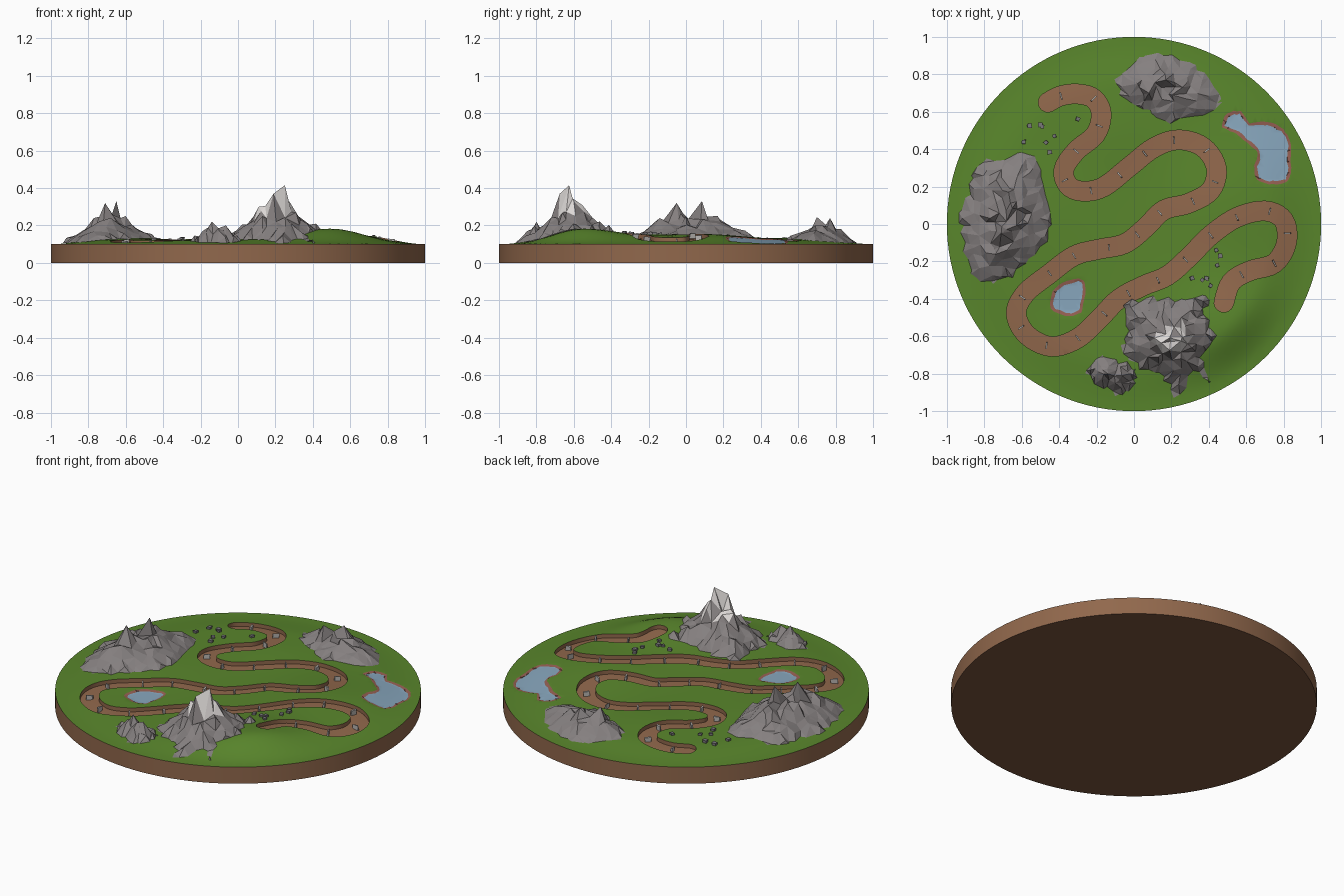
import bpy, bmesh, math, random
from mathutils import Vector
from mathutils.geometry import delaunay_2d_cdt

if "Cube" in bpy.data.objects:
    bpy.data.objects.remove(bpy.data.objects["Cube"])

random.seed(7)
U = random.uniform


def mat(name, r, g, b):
    m = bpy.data.materials.new(name)
    m.diffuse_color = (r, g, b, 1)
    m.use_nodes = True
    m.node_tree.nodes["Principled BSDF"].inputs["Base Color"].default_value = m.diffuse_color
    return m


GRASS = mat("grass", 0.100, 0.238, 0.025)
DIRT = mat("dirt", 0.283, 0.138, 0.072)
UNDER = mat("underside", 0.195, 0.092, 0.049)
WATER = mat("water", 0.245, 0.385, 0.51)
SHORE = mat("shore", 0.30, 0.115, 0.085)
ROCK = mat("mountain rock", 0.235, 0.215, 0.215)
SNOW = mat("snow", 0.75, 0.716, 0.70)
PEBBLE = mat("pebble", 0.19, 0.185, 0.195)
STONE = mat("marker stone", 0.48, 0.46, 0.44)


def finish(bm, name, mats, smooth=False):
    me = bpy.data.meshes.new(name)
    bm.to_mesh(me)
    bm.free()
    for m in mats:
        me.materials.append(m)
    ob = bpy.data.objects.new(name, me)
    bpy.context.collection.objects.link(ob)
    if smooth:
        bpy.ops.object.select_all(action='DESELECT')
        ob.select_set(True)
        bpy.context.view_layer.objects.active = ob
        bpy.ops.object.shade_smooth_by_angle(angle=math.radians(30))
    return ob


def smooth_line(pts, n, closed=False):
    """Catmull-Rom curve through the points."""
    p = [Vector(q) for q in pts]
    k, out = len(p), []
    get = (lambda i: p[i % k]) if closed else (lambda i: p[max(0, min(k - 1, i))])
    for i in range(k if closed else k - 1):
        a, b, c, d = (get(i + j) for j in (-1, 0, 1, 2))
        for s in range(n):
            t = s / n
            out.append(0.5 * (2 * b + (c - a) * t + (2 * a - 5 * b + 4 * c - d) * t * t
                              + (3 * b - a - 3 * c + d) * t ** 3))
    return out if closed else out + [p[-1]]


def inside(poly, x, y):
    res, a = False, poly[-1]
    for b in poly:
        if (a.y > y) != (b.y > y) and x < (b.x - a.x) * (y - a.y) / (b.y - a.y) + a.x:
            res = not res
        a = b
    return res


def height(x, y):
    """Rolling ground, falling to the disc edge."""
    e = max(0.0, min(1.0, (1 - math.hypot(x, y)) / 0.27))
    e = e * e * (3 - 2 * e)
    h = 0.02
    for cx, cy, s, a in ((0.5, -0.56, 0.21, 0.062), (0.5, 0.08, 0.24, 0.034),
                         (-0.1, 0.5, 0.16, 0.012), (-0.6, 0.0, 0.2, 0.012)):
        h += a * math.exp(-((x - cx) ** 2 + (y - cy) ** 2) / (2 * s * s))
    return 0.1 + e * h


def triangulate(loops, pts):
    """Delaunay mesh that keeps the closed loops as edges."""
    co, ed = [], []
    for l in loops:
        o = len(co)
        co += l
        ed += [(o + i, o + (i + 1) % len(l)) for i in range(len(l))]
    v, _, f = delaunay_2d_cdt(co + pts, ed, [], 0, 1e-5)[:3]
    bm = bmesh.new()
    vs = [bm.verts.new((q.x, q.y, 0)) for q in v]
    for t in f:
        bm.faces.new([vs[i] for i in t])
    bm.normal_update()
    for fc in bm.faces:
        if fc.normal.z < 0:
            fc.normal_flip()
    return bm


def ribbon(line, w):
    """Outline of a round-ended strip."""
    left, right, n = [], [], len(line)
    for i, p in enumerate(line):
        d = (line[min(n - 1, i + 1)] - line[max(0, i - 1)]).normalized()
        s = Vector((-d.y, d.x)) * w
        left.append(p + s)
        right.append(p - s)

    def cap(c, frm):
        a = math.atan2(frm.y - c.y, frm.x - c.x)
        return [c + Vector((math.cos(a - math.pi * k / 8), math.sin(a - math.pi * k / 8))) * w
                for k in range(1, 8)]
    return left + cap(line[-1], left[-1]) + right[::-1] + cap(line[0], right[0])


def offset(loop, d):
    n, out = len(loop), []
    for i, p in enumerate(loop):
        t = (loop[(i + 1) % n] - loop[i - 1]).normalized()
        out.append(p + Vector((t.y, -t.x)) * d * U(.75, 1.25))   # clockwise loops shrink
    return out


# disc base
bm = bmesh.new()
bmesh.ops.create_cone(bm, cap_ends=True, segments=128, radius1=1, radius2=1, depth=0.1)
bmesh.ops.translate(bm, verts=bm.verts, vec=(0, 0, 0.05))
for f in list(bm.faces):
    if f.normal.z > 0.9:
        bm.faces.remove(f)
    elif f.normal.z < -0.9:
        f.material_index = 1
finish(bm, "disc_base", [DIRT, UNDER], True)

# ground with sunken path and two lakes
PATH = [(-.46, .65), (-.39, .685), (-.3, .695), (-.215, .67), (-.175, .59), (-.205, .48), (-.31, .39),
        (-.375, .29), (-.35, .205), (-.27, .175), (-.16, .2), (-.02, .31), (.11, .41), (.24, .45),
        (.37, .41), (.44, .3), (.41, .18), (.29, .11), (.16, .075), (.06, -.02), (-.05, -.105),
        (-.19, -.135), (-.32, -.17), (-.45, -.265), (-.58, -.37), (-.63, -.48), (-.57, -.595),
        (-.44, -.655), (-.3, -.61), (-.18, -.5), (-.08, -.4), (.05, -.33), (.18, -.275), (.3, -.17),
        (.41, -.06), (.55, .035), (.7, .07), (.8, .02), (.815, -.1), (.75, -.21), (.62, -.25),
        (.52, -.31), (.48, -.42)]
LAKES = [[(.47, .52), (.5, .59), (.57, .6), (.62, .54), (.7, .55), (.78, .52), (.83, .45), (.84, .33),
          (.82, .23), (.74, .21), (.66, .24), (.645, .31), (.66, .38), (.6, .44), (.53, .49)],
         [(-.44, -.38), (-.38, -.31), (-.27, -.3), (-.265, -.4), (-.3, -.485), (-.43, -.47)]]
line = smooth_line(PATH, 5)
road = ribbon(line, 0.052)
shores = [[p + Vector((U(-.004, .004), U(-.004, .004))) for p in smooth_line(l, 4, True)] for l in LAKES]
waters = [offset(s, 0.016) for s in shores]
rim = [Vector((math.cos(math.tau * i / 128), math.sin(math.tau * i / 128))) for i in range(128)]
grid = []
for j in range(-32, 33):
    for i in range(-32, 33):
        p = Vector(((i + 0.5 * (j % 2)) * 0.035, j * 0.0303))
        if p.length < 0.975:
            grid.append(p)
bm = triangulate([rim, road] + shores + waters, grid)
for v in bm.verts:
    v.co.z = height(v.co.x, v.co.y)
path_faces = []
for f in bm.faces:
    c = f.calc_center_median()
    if inside(road, c.x, c.y):
        path_faces.append(f)
        f.material_index = 1
    for s, w in zip(shores, waters):
        if inside(w, c.x, c.y):
            f.material_index = 2
            for v in f.verts:
                v.co.z = height(v.co.x, v.co.y) - 0.005
        elif inside(s, c.x, c.y):
            f.material_index = 3
before = set(bm.faces)
ret = bmesh.ops.extrude_face_region(bm, geom=path_faces)["geom"]
old = [f for f in path_faces if f.is_valid]
if old:
    bmesh.ops.delete(bm, geom=old, context='FACES')
for g in ret:
    if isinstance(g, bmesh.types.BMVert):
        g.co.z -= 0.024
for f in bm.faces:
    if f not in before:
        f.material_index = 1
finish(bm, "ground", [GRASS, DIRT, WATER, SHORE], True)


# mountains
def mountain(name, outline, peaks, sx, sy, snow=9.0):
    loop = [p + Vector((U(-.017, .017), U(-.017, .017))) for p in smooth_line(outline, 4, True)]
    tops = [Vector(p) for p in peaks]

    def edge(p):
        return min((p - q).length for q in loop)
    xs, ys = [p.x for p in loop], [p.y for p in loop]
    pts = [t.xy for t in tops]
    for i in range(int((max(xs) - min(xs)) / sx) + 1):
        for j in range(int((max(ys) - min(ys)) / sy) + 1):
            p = Vector((min(xs) + (i + U(.1, .9)) * sx, min(ys) + (j + U(.1, .9)) * sy))
            if inside(loop, p.x, p.y) and edge(p) > 0.016 and all((p - t.xy).length > 0.02 for t in tops):
                pts.append(p)
    far = max(edge(p) for p in pts)
    high = max(t.z for t in tops) - 0.12
    bm = triangulate([loop], pts)
    for f in list(bm.faces):
        c = f.calc_center_median()
        if not inside(loop, c.x, c.y):
            bm.faces.remove(f)
    for v in bm.verts:
        p = v.co.xy
        g, u = height(p.x, p.y), edge(p) / far
        near = min(tops, key=lambda t: (p - t.xy).length)
        d = (p - near.xy).length
        if d < 0.002:
            v.co.z = near.z
        elif u < 0.01:
            v.co.z = g + 0.002
        else:
            cone = max(t.z - 2.3 * (p - t.xy).length for t in tops)
            rough = 1 - 0.5 * u
            v.co.z = max(g + 0.008 + high * 0.62 * u * U(1.1 - rough * .4 - .3 * u, 1.15), cone * U(.8, 1.0))
    for f in bm.faces:
        if f.calc_center_median().z > snow + U(-.03, .03):
            f.material_index = 1
    finish(bm, name, [ROCK, SNOW])


mountain("left_mountain",
         [(-.83, .33), (-.7, .34), (-.56, .38), (-.5, .25), (-.455, .05), (-.49, -.12), (-.62, -.25),
          (-.75, -.32), (-.86, -.26), (-.905, -.1), (-.92, .05), (-.87, .2)],
         [(-.71, -.05, .32), (-.65, .085, .33), (-.6, .0, .25), (-.77, .03, .24), (-.67, .17, .25),
          (-.68, -.14, .24)], 0.035, 0.06)
mountain("back_mountain",
         [(-.09, .76), (0, .86), (.1, .92), (.25, .88), (.38, .8), (.455, .68), (.43, .6), (.2, .545),
          (.08, .6), (-.05, .68)],
         [(.08, .70, .245), (.17, .77, .24), (.26, .73, .2), (.02, .75, .19), (.14, .83, .18)],
         0.06, 0.035)
mountain("snowy_mountain",
         [(-.05, -.43), (.1, -.4), (.25, -.41), (.39, -.37), (.38, -.5), (.43, -.6), (.36, -.7),
          (.41, -.84), (.33, -.8), (.22, -.92), (.15, -.8), (.04, -.76), (-.06, -.68), (-.03, -.57)],
         [(.25, -.625, .415), (.19, -.675, .37), (.11, -.61, .30), (.25, -.555, .31), (.31, -.66, .27),
          (.13, -.71, .25)], 0.042, 0.045, 0.275)
mountain("small_mountain",
         [(-.245, -.8), (-.2, -.715), (-.1, -.735), (0, -.77), (.005, -.83), (-.05, -.915), (-.15, -.88)],
         [(-.14, -.8, .22), (-.065, -.81, .2), (-.19, -.79, .17), (-.1, -.85, .17)], 0.036, 0.025)

# scattered pebbles
bm = bmesh.new()
for x, y in [(-.56, .525), (-.49, .52), (-.59, .44), (-.425, .47), (-.45, .385), (-.3, .56), (-.47, .435),
             (-.5, .53), (.44, -.14), (.46, -.17), (.445, -.22), (.31, -.29), (.365, -.3), (.387, -.29),
             (.41, -.33)]:
    vs = bmesh.ops.create_cube(bm, size=U(.018, .026))["verts"]
    a = U(0, 3)
    for v in vs:
        q = v.co * U(.8, 1.15)
        v.co = (x + q.x * math.cos(a) - q.y * math.sin(a), y + q.x * math.sin(a) + q.y * math.cos(a),
                height(x, y) + 0.002 + q.z)
finish(bm, "pebbles", [PEBBLE])

# upright thin marker stones across the path
bm = bmesh.new()
run = 0.08
for a, b in zip(line, line[1:]):
    run += (b - a).length
    if run > 0.165:
        run = 0
        d = (b - a).normalized()
        vs = bmesh.ops.create_cube(bm, size=1)["verts"]
        for v in vs:
            o = a + d * (v.co.x * 0.008) + Vector((-d.y, d.x)) * (v.co.y * U(.026, .042))
            v.co = (o.x, o.y, height(a.x, a.y) - 0.026 + (v.co.z + 0.5) * U(.024, .034))
finish(bm, "marker_stones", [STONE])
